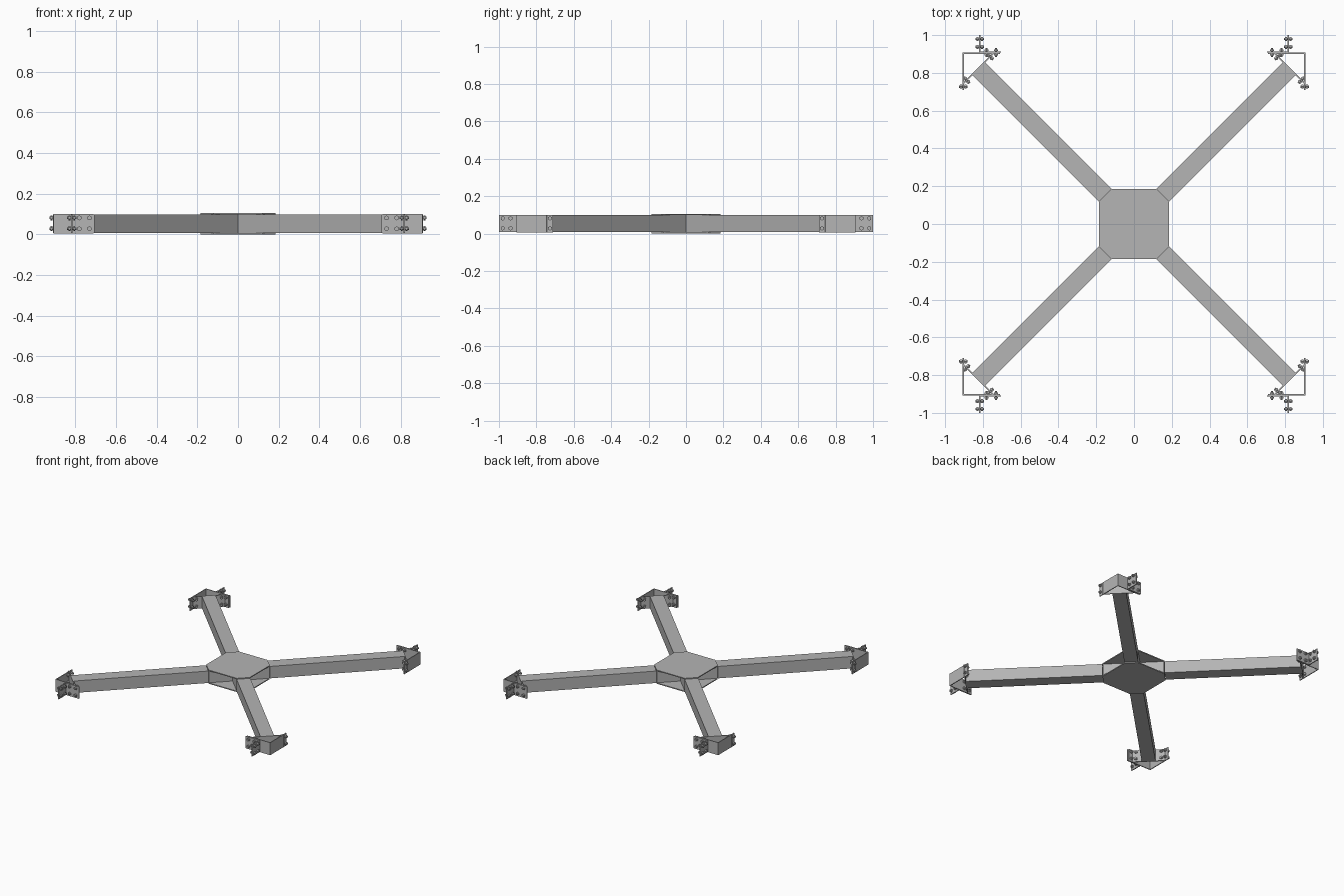
import bpy, bmesh, math
from mathutils import Matrix, Vector

cube = bpy.data.objects.get("Cube")
if cube:
    bpy.data.objects.remove(cube, do_unlink=True)

steel = bpy.data.materials.new("grey steel")
steel.use_nodes = True
steel.diffuse_color = (0.46, 0.46, 0.46, 1)
steel.node_tree.nodes["Principled BSDF"].inputs["Base Color"].default_value = (0.46, 0.46, 0.46, 1)

Z0, Z1 = 0.007, 0.098      # underside and top of the beams
MID = (Z0 + Z1) / 2
BOLT_Z = (0.028, 0.081)
DIAG = Matrix.Rotation(math.radians(45), 4, 'Z')


def finish(name, bm, mirror=True):
    """Turn a bmesh into an object, repeated in all four quarters."""
    bmesh.ops.recalc_face_normals(bm, faces=bm.faces)
    mesh = bpy.data.meshes.new(name)
    bm.to_mesh(mesh)
    bm.free()
    mesh.materials.append(steel)
    ob = bpy.data.objects.new(name, mesh)
    bpy.context.collection.objects.link(ob)
    if mirror:
        mod = ob.modifiers.new("four corners", 'MIRROR')
        mod.use_axis = (True, True, False)
        mod.use_mirror_merge = False
    return ob


def box(bm, x, y, z, frame=Matrix()):
    """Add a box from its ranges along the axes of a frame."""
    size = Matrix.Diagonal((x[1] - x[0], y[1] - y[0], z[1] - z[0], 1))
    mid = Matrix.Translation((sum(x) / 2, sum(y) / 2, sum(z) / 2))
    bmesh.ops.create_cube(bm, size=1, matrix=frame @ mid @ size)


def rod(bm, centre, axis, radius, length, sides):
    turn = Vector(axis).to_track_quat('Z', 'Y').to_matrix().to_4x4()
    bmesh.ops.create_cone(bm, cap_ends=True, segments=sides, radius1=radius,
                          radius2=radius, depth=length,
                          matrix=Matrix.Translation(centre) @ turn)


def bolt(bm, centre, axis):
    """Shank with a hexagonal head on one side and a nut on the other."""
    c, a = Vector(centre), Vector(axis).normalized()
    rod(bm, c, a, 0.006, 0.046, 10)
    rod(bm, c + a * 0.012, a, 0.012, 0.009, 6)
    rod(bm, c - a * 0.012, a, 0.012, 0.009, 6)


# Hub plates above and below the crossing
near, far = 0.12, 0.184
outline = [(far, -near), (far, near), (near, far), (-near, far),
           (-far, near), (-far, -near), (-near, -far), (near, -far)]
for name, z in (("hub_bottom_plate", 0.0), ("hub_top_plate", Z1)):
    bm = bmesh.new()
    face = bm.faces.new([bm.verts.new((x, y, z)) for x, y in outline])
    top = bmesh.ops.extrude_face_region(bm, geom=[face])
    verts = [v for v in top["geom"] if isinstance(v, bmesh.types.BMVert)]
    bmesh.ops.translate(bm, vec=(0, 0, Z0), verts=verts)
    finish(name, bm, mirror=False)

# Crossed core between the hub plates
bm = bmesh.new()
box(bm, (-0.213, 0.213), (-0.046, 0.046), (Z0, Z1), DIAG)
box(bm, (-0.046, 0.046), (-0.213, 0.213), (Z0, Z1), DIAG)
finish("hub_core", bm, mirror=False)

# Diagonal arm beams
bm = bmesh.new()
box(bm, (0.216, 1.163), (-0.048, 0.048), (Z0, Z1), DIAG)
finish("arm_beam", bm)

# Plate across the end of each arm
bm = bmesh.new()
box(bm, (1.162, 1.169), (-0.116, 0.116), (Z0, Z1), DIAG)
finish("arm_end_plate", bm)

# Corner angle with two outer walls
bm = bmesh.new()
box(bm, (0.71, 0.907), (0.901, 0.907), (Z0 - 0.002, Z1 + 0.002))
box(bm, (0.901, 0.907), (0.71, 0.907), (Z0 - 0.002, Z1 + 0.002))
finish("corner_angle", bm)

# Small angle carrying the projecting lug
bm = bmesh.new()
box(bm, (0.705, 0.82), (0.907, 0.914), (Z0, Z1))
box(bm, (0.813, 0.82), (0.907, 1.0), (Z0, Z1))
finish("lug_angle", bm)

# Bolts through the lug, walls and end plate
bm = bmesh.new()
for z in BOLT_Z:
    for y in (0.938, 0.98):
        bolt(bm, (0.8165, y, z), (1, 0, 0))
    for x in (0.73, 0.78):
        bolt(bm, (x, 0.9075, z), (0, 1, 0))
    bolt(bm, (0.904, 0.727, z), (1, 0, 0))
    for side in (-0.088, 0.088):
        bolt(bm, DIAG @ Vector((1.1655, side, z)), (1, 1, 0))
finish("corner_bolts", bm)
